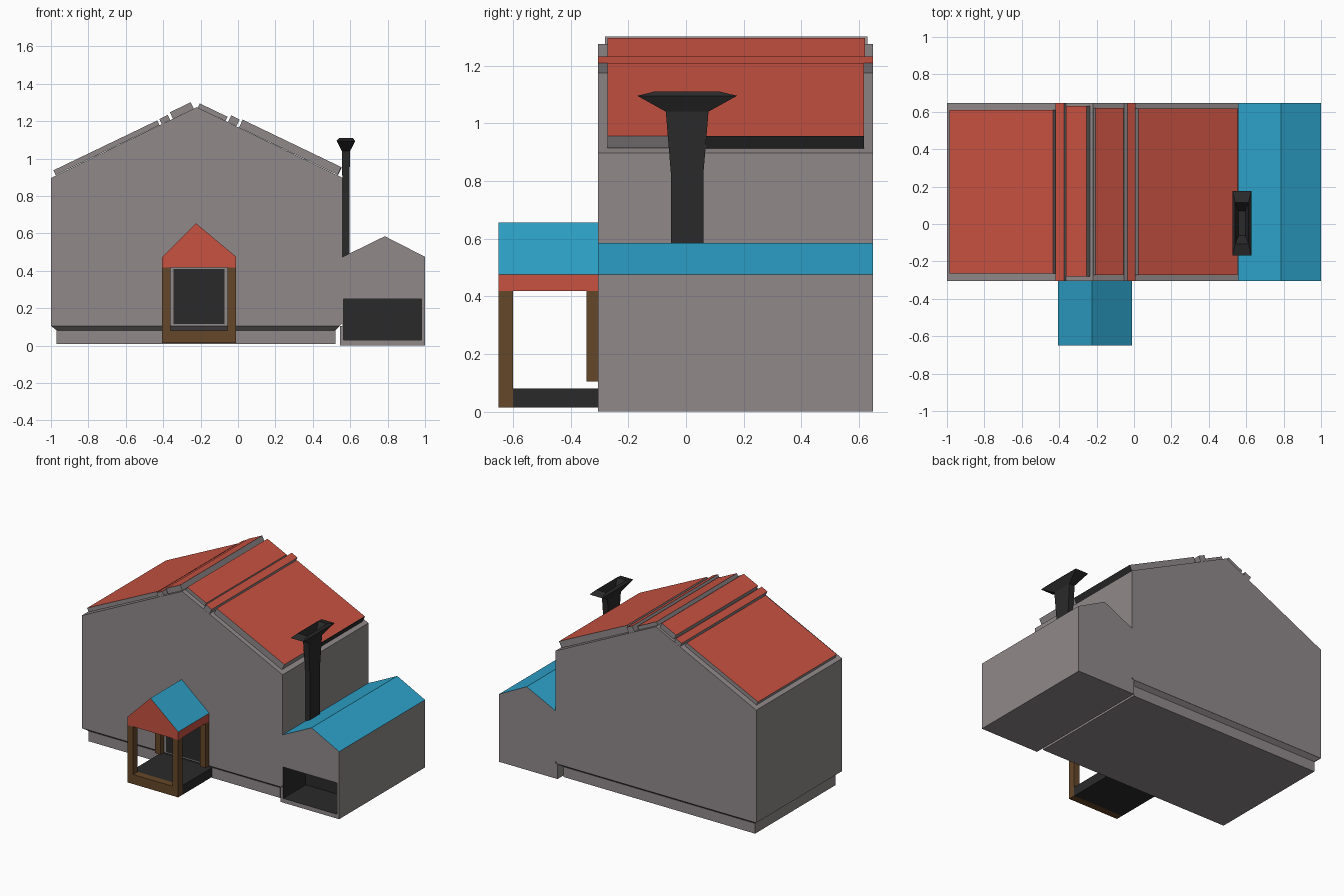
import bpy, bmesh
from mathutils import Vector

if "Cube" in bpy.data.objects:
    bpy.data.objects.remove(bpy.data.objects["Cube"])


def material(name, rgb):
    m = bpy.data.materials.new(name)
    m.diffuse_color = (*rgb, 1)
    m.use_nodes = True
    m.node_tree.nodes["Principled BSDF"].inputs["Base Color"].default_value = m.diffuse_color
    return m


GREY = material("grey", (0.28, 0.25, 0.255))
RED = material("red", (0.58, 0.085, 0.055))
BLUE = material("blue", (0.027, 0.37, 0.60))
BROWN = material("brown", (0.13, 0.062, 0.022))
BLACK = material("black", (0.023, 0.023, 0.023))


def finish(bm, name, mats, pick=None):
    bmesh.ops.recalc_face_normals(bm, faces=bm.faces[:])
    bm.normal_update()
    for f in bm.faces:
        f.material_index = pick(f) if pick else 0
    me = bpy.data.meshes.new(name)
    bm.to_mesh(me)
    bm.free()
    for m in mats:
        me.materials.append(m)
    ob = bpy.data.objects.new(name, me)
    bpy.context.collection.objects.link(ob)
    return ob


def loft(name, rings, mats, pick=None):
    """Skin a stack of closed rings and cap both ends."""
    bm = bmesh.new()
    loops = [[bm.verts.new(p) for p in r] for r in rings]
    n = len(rings[0])
    for a, b in zip(loops, loops[1:]):
        for i in range(n):
            j = (i + 1) % n
            bm.faces.new((a[i], a[j], b[j], b[i]))
    bm.faces.new(loops[0])
    bm.faces.new(loops[-1])
    return finish(bm, name, mats, pick)


def prism(name, profile, y0, y1, mats, pick=None):
    return loft(name, [[(x, y, z) for x, z in profile] for y in (y0, y1)], mats, pick)


def box(name, x0, x1, y0, y1, z0, z1, mat):
    return prism(name, [(x0, z0), (x1, z0), (x1, z1), (x0, z1)], y0, y1, [mat])


def rect(x0, x1, y0, y1, z):
    return [(x0, y0, z), (x1, y0, z), (x1, y1, z), (x0, y1, z)]


def upward(f):
    return int(f.normal.z > 0.3)


# House walls and plinth with a sloped ledge
F, B = -0.305, 0.648
APEX = Vector((-0.22, 1.275))
prism("house_walls", [(-1, 0.105), (0.545, 0.105), (0.56, 0.12), (0.56, 0.897), APEX[:], (-1, 0.897)],
      F, B, [GREY])
loft("plinth", [rect(-0.97, 0.52, F + 0.03, B - 0.03, 0.01),
                rect(-0.97, 0.52, F + 0.03, B - 0.03, 0.082),
                rect(-1, 0.545, F, B, 0.106)], [GREY])


# Roof slabs laid along each slope: side, start, end, thickness, front, back
def roof_slab(name, side, a, b, t, y0, y1):
    d = Vector((side * 0.901, -0.433))
    n = Vector((side * 0.433, 0.901))
    pts = [APEX + d * a, APEX + d * b, APEX + d * b + n * t, APEX + d * a + n * t]
    return prism(name, [p[:] for p in pts], y0, y1, [GREY, RED],
                 lambda f: int(f.normal.z > 0.7))


roof_slab("left_roof_panel", -1, 0.222, 0.838, 0.028, -0.265, 0.61)
roof_slab("left_roof_strip", -1, 0.158, 0.208, 0.030, F, B)
roof_slab("left_ridge_panel", -1, 0.018, 0.142, 0.038, -0.28, 0.63)
roof_slab("right_roof_panel", 1, 0.25, 0.835, 0.046, -0.273, 0.617)
roof_slab("right_roof_strip", 1, 0.185, 0.235, 0.040, F, B)
roof_slab("right_ridge_panel", 1, 0.005, 0.17, 0.025, -0.273, 0.62)

# Dark half of the right eave end
e = APEX + Vector((0.901, -0.433)) * 0.835
d, n = Vector((0.901, -0.433)) * 0.003, Vector((0.433, 0.901)) * 0.046
prism("eave_trim", [e[:], (e + d)[:], (e + d + n)[:], (e + n)[:]], 0.07, 0.617, [BLACK])

# Side annex with blue roof and a recessed dark opening
annex = prism("annex", [(0.545, 0), (1, 0), (1, 0.475), (0.785, 0.585), (0.56, 0.475),
                        (0.56, 0.105), (0.545, 0.105)], F, B, [GREY, BLUE],
              lambda f: int(f.normal.z > 0.3 and f.calc_center_median().z > 0.3))
cutter = box("annex_cutter", 0.565, 0.982, F - 0.1, F + 0.25, 0.03, 0.25, BLACK)
cutter.hide_render = True
annex.data.materials.append(BLACK)
mod = annex.modifiers.new("opening", "BOOLEAN")
mod.operation = "DIFFERENCE"
mod.solver = "EXACT"
mod.material_mode = "TRANSFER"
mod.object = cutter
bpy.context.view_layer.objects.active = annex
bpy.ops.object.modifier_apply(modifier=mod.name)
bpy.data.objects.remove(cutter)

# Porch: roof, posts, sill, floor and door
PX0, PX1, PF = -0.405, -0.01, -0.65
prism("porch_roof", [(PX0, 0.418), (PX1, 0.418), (PX1, 0.475), (-0.225, 0.655), (PX0, 0.475)],
      PF, F, [RED, BLUE], upward)
for side, x in (("left", PX0), ("right", PX1 - 0.045)):
    box(side + "_front_post", x, x + 0.045, PF, PF + 0.05, 0.015, 0.418, BROWN)
    box(side + "_rear_post", x, x + 0.045, F - 0.04, F, 0.105, 0.418, BROWN)
box("porch_sill", PX0 + 0.045, PX1 - 0.045, PF, PF + 0.05, 0.015, 0.082, BROWN)
box("porch_floor", PX0, PX1, PF + 0.05, F + 0.03, 0.015, 0.08, BLACK)
box("door", -0.345, -0.072, F - 0.004, F + 0.01, 0.115, 0.41, BLACK)

# Chimney: tapered shaft, flared head, hollow funnel
CX, CY = 0.577, 0.004
sections = [(0.018, 0.056, 0.47), (0.018, 0.056, 0.82), (0.022, 0.076, 1.04),
            (0.05, 0.173, 1.095), (0.038, 0.112, 1.11), (0.02, 0.09, 1.04)]
loft("chimney", [rect(CX - a, CX + a, CY - b, CY + b, z) for a, b, z in
                 [(0.018, 0.056, 0.47), (0.018, 0.056, 0.82), (0.022, 0.074, 1.04),
                  (0.05, 0.173, 1.095), (0.036, 0.112, 1.11), (0.018, 0.066, 1.04)]], [BLACK])
